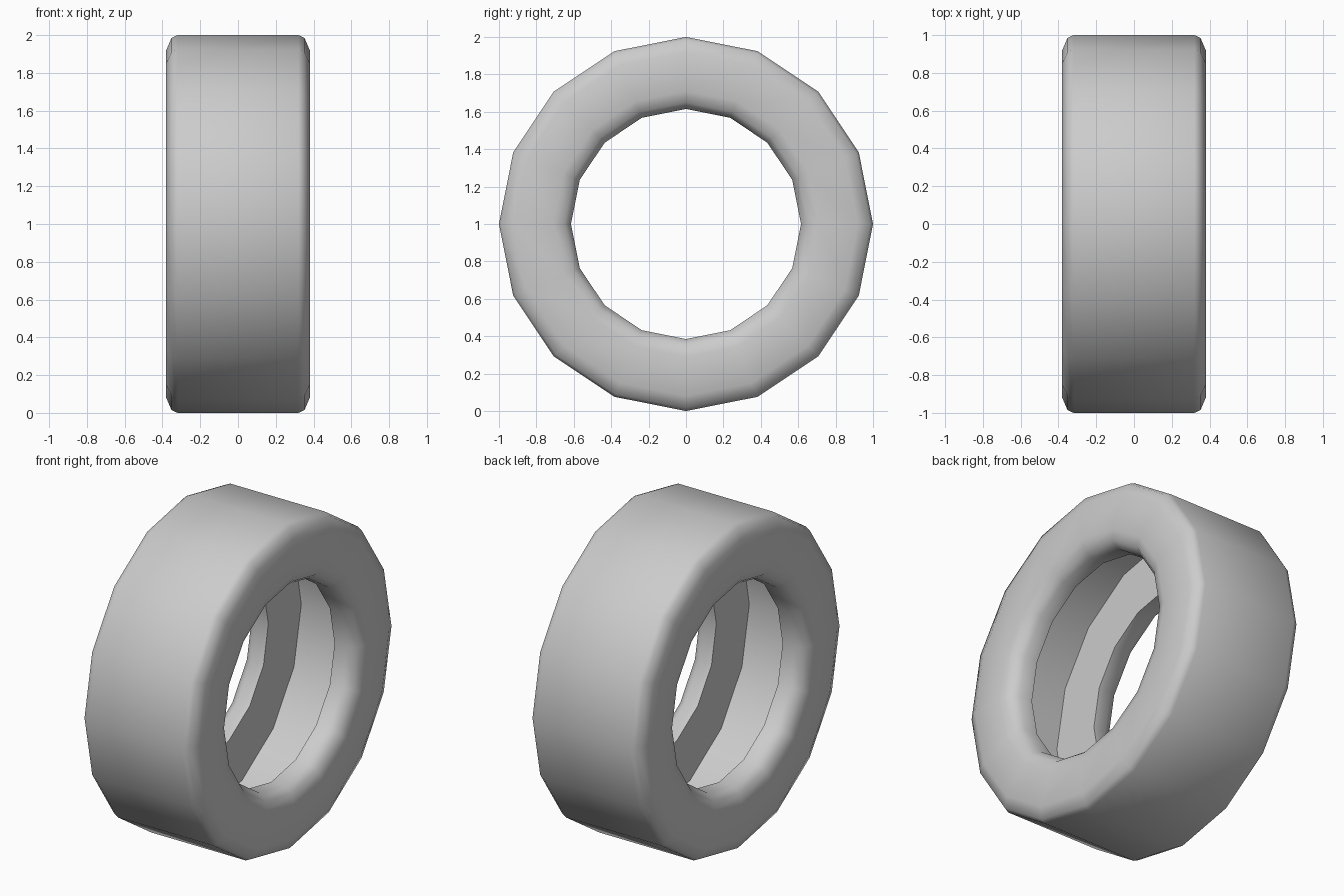
import bpy, bmesh
from math import tau, radians
from mathutils import Vector

if "Cube" in bpy.data.objects:
    bpy.data.objects.remove(bpy.data.objects["Cube"])

SIDES = 16

# Half of the tyre cross-section as (x, radius): tread, shoulder, sidewall, bead, hollow inside
half = [(0.32, 1.0), (0.352, 0.985), (0.38, 0.92), (0.38, 0.71),
        (0.36, 0.65), (0.31, 0.615), (0.225, 0.615), (0.225, 0.935)]
profile = half + [(-x, r) for x, r in reversed(half)]

# Spin the closed cross-section round the x axis
bm = bmesh.new()
verts = [bm.verts.new((x, 0, 1 + r)) for x, r in profile]
edges = [bm.edges.new((verts[i], verts[(i + 1) % len(verts)])) for i in range(len(verts))]
bmesh.ops.spin(bm, geom=verts + edges, cent=Vector((0, 0, 1)), axis=Vector((1, 0, 0)),
               angle=tau, steps=SIDES, use_duplicate=False)
bmesh.ops.remove_doubles(bm, verts=bm.verts[:], dist=0.0005)
bmesh.ops.recalc_face_normals(bm, faces=bm.faces[:])

mesh = bpy.data.meshes.new("tyre")
bm.to_mesh(mesh)
bm.free()
tyre = bpy.data.objects.new("tyre", mesh)
bpy.context.collection.objects.link(tyre)

# Smooth tread and sidewalls, sharp inner corners
bpy.context.view_layer.objects.active = tyre
tyre.select_set(True)
bpy.ops.object.shade_smooth_by_angle(angle=radians(60))
